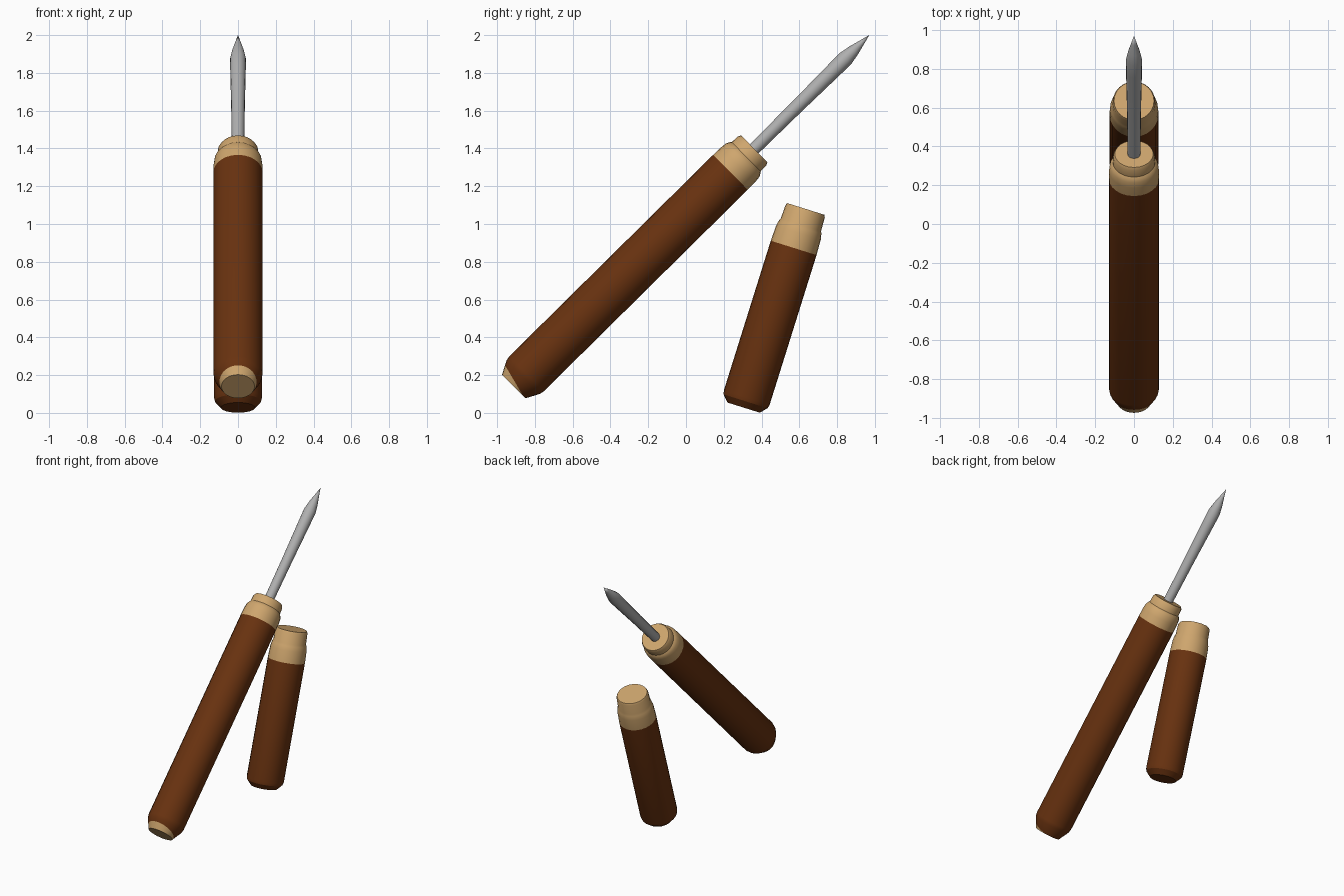
import bpy, bmesh, math
from mathutils import Vector, Matrix

if "Cube" in bpy.data.objects:
    bpy.data.objects.remove(bpy.data.objects["Cube"])


def material(name, rgb):
    m = bpy.data.materials.new(name)
    m.diffuse_color = (*rgb, 1)
    m.use_nodes = True
    m.node_tree.nodes["Principled BSDF"].inputs["Base Color"].default_value = m.diffuse_color
    return m


BROWN = material("dark_brown_wood", (0.14, 0.032, 0.005))
TAN = material("light_tan_wood", (0.62, 0.38, 0.155))
STEEL = material("grey_steel", (0.43, 0.43, 0.43))


def lathe(name, profile, base, lean, mats, sides=24, cut=None):
    """Turn (height, radius) points about local z, then lean it toward +y."""
    bm = bmesh.new()
    rings = []
    for t, r in profile:
        if r == 0:
            rings.append([bm.verts.new((0, 0, t))])
        else:
            rings.append([bm.verts.new((r * math.cos(2 * math.pi * i / sides),
                                        r * math.sin(2 * math.pi * i / sides), t))
                          for i in range(sides)])
    for a, b in zip(rings, rings[1:]):
        for i in range(sides):
            j = (i + 1) % sides
            if len(a) == 1:
                bm.faces.new((a[0], b[j], b[i]))
            elif len(b) == 1:
                bm.faces.new((a[i], a[j], b[0]))
            else:
                bm.faces.new((a[i], a[j], b[j], b[i]))
    if cut:
        # slanted colour boundary: everything below the plane takes material 1
        co, no = Vector(cut[0]), Vector(cut[1])
        bmesh.ops.bisect_plane(bm, geom=bm.verts[:] + bm.edges[:] + bm.faces[:],
                               plane_co=co, plane_no=no, dist=1e-5)
        for f in bm.faces:
            flat_end = f.calc_center_median().z < 1e-4
            if flat_end or (f.calc_center_median() - co).dot(no) < 0:
                f.material_index = 1
    bm.transform(Matrix.Translation(base) @ Matrix.Rotation(-math.radians(lean), 4, 'X'))
    me = bpy.data.meshes.new(name)
    bm.to_mesh(me)
    bm.free()
    for m in mats:
        me.materials.append(m)
    ob = bpy.data.objects.new(name, me)
    bpy.context.collection.objects.link(ob)
    bpy.ops.object.select_all(action='DESELECT')
    ob.select_set(True)
    bpy.context.view_layer.objects.active = ob
    bpy.ops.object.shade_smooth_by_angle(angle=math.radians(28))
    return ob


# Tool: handle, collar and blade share one leaning axis
base, lean = (0, -0.912, 0.14), 45.34
lathe("handle", [(0, 0), (0, 0.088), (0.07, 0.125), (0.095, 0.13), (1.613, 0.13)],
      base, lean, [BROWN, TAN], cut=((0, 0, 0.018), (0, 0.25, 1)))
lathe("handle_collar", [(1.613, 0.13), (1.67, 0.129), (1.705, 0.125), (1.722, 0.116),
                        (1.73, 0.109), (1.775, 0.107), (1.79, 0.099), (1.79, 0)],
      base, lean, [TAN])
lathe("blade", [(1.77, 0.033), (2.1, 0.036), (2.38, 0.041), (2.47, 0.042),
                (2.53, 0.031), (2.59, 0.015), (2.647, 0)],
      base, lean, [STEEL], sides=16)

# Separate cap leaning beside the tool
base, lean = (0, 0.305, 0.028), 17.4
lathe("cap", [(0, 0), (0, 0.09), (0.035, 0.122), (0.055, 0.127), (0.886, 0.127)],
      base, lean, [BROWN])
lathe("cap_collar", [(0.886, 0.127), (0.97, 0.124), (1.0, 0.118), (1.015, 0.112),
                     (1.09, 0.109), (1.102, 0.103), (1.102, 0)],
      base, lean, [TAN])
